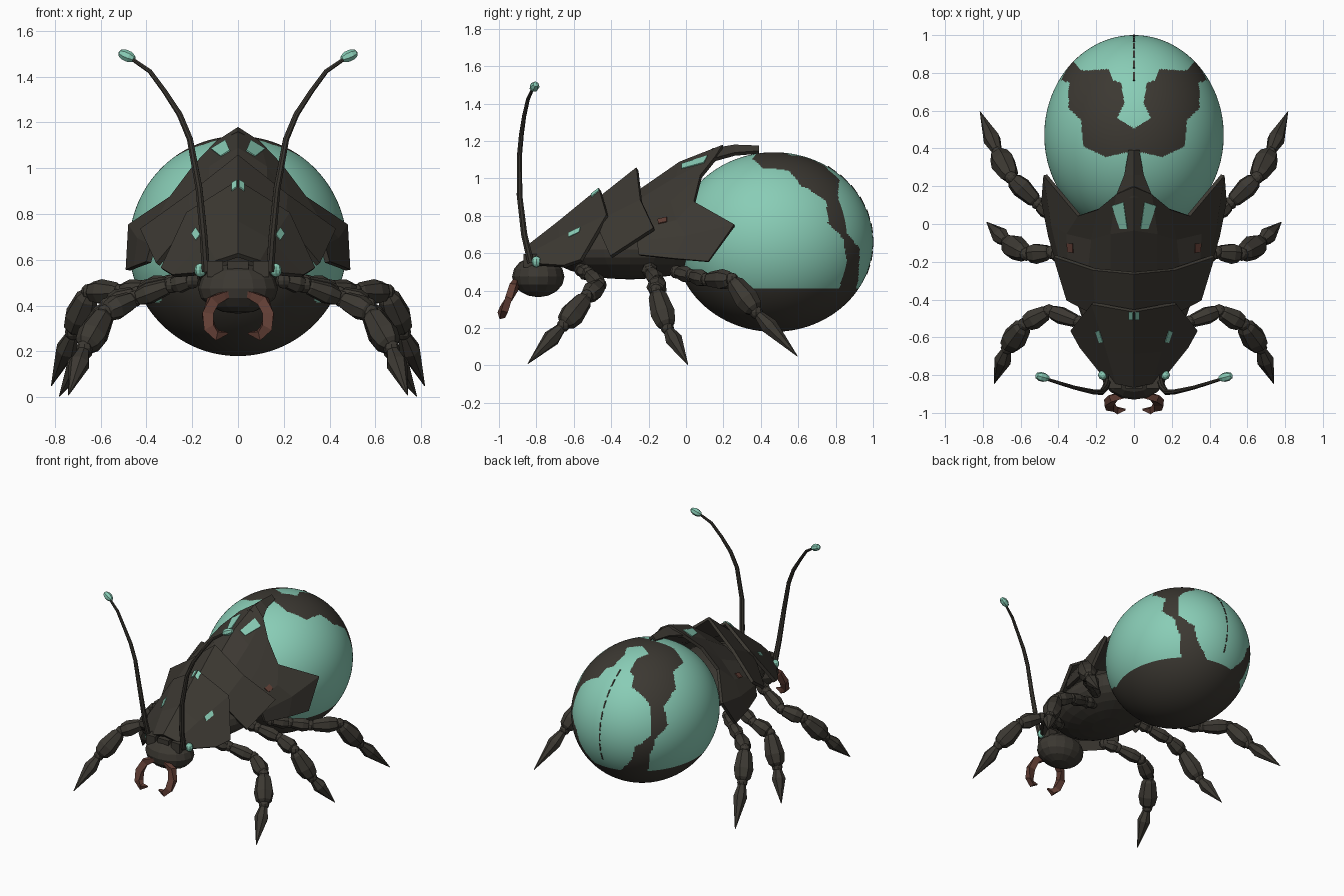
import bpy, bmesh, math
from mathutils import Vector, Matrix

cube = bpy.data.objects.get("Cube")
if cube:
    bpy.data.objects.remove(cube, do_unlink=True)


def material(name, rgb):
    m = bpy.data.materials.new(name)
    m.use_nodes = True
    m.diffuse_color = (*rgb, 1)
    bsdf = m.node_tree.nodes["Principled BSDF"]
    bsdf.inputs["Base Color"].default_value = (*rgb, 1)
    bsdf.inputs["Roughness"].default_value = 0.7
    return m


SHELL = material("dark shell", (0.045, 0.04, 0.032))
TEAL = material("teal", (0.25, 0.61, 0.47))
BROWN = material("reddish brown", (0.12, 0.048, 0.035))


def finish(name, bm, *mats):
    bmesh.ops.recalc_face_normals(bm, faces=bm.faces)
    mesh = bpy.data.meshes.new(name)
    bm.to_mesh(mesh)
    bm.free()
    obj = bpy.data.objects.new(name, mesh)
    bpy.context.collection.objects.link(obj)
    for m in mats:
        mesh.materials.append(m)
    return obj


def mirror(obj):
    obj.modifiers.new("mirror", "MIRROR").use_clip = False
    return obj


def ellipsoid(name, centre, radii, mat, segs=14, rings=8, rot=None):
    bm = bmesh.new()
    bmesh.ops.create_uvsphere(bm, u_segments=segs, v_segments=rings, radius=1)
    turn = rot.to_matrix().to_4x4() if rot else Matrix()
    bm.transform(Matrix.Translation(centre) @ turn @ Matrix.Diagonal((*radii, 1)))
    return finish(name, bm, mat)


def tube(bm, path, radii, sides, flat=1.0):
    """Skin rings of the given radii along a path, capped at both ends."""
    pts = [Vector(p) for p in path]
    rings = []
    for i, p in enumerate(pts):
        d = (pts[min(i + 1, len(pts) - 1)] - pts[max(i - 1, 0)]).normalized()
        side = d.cross(Vector((0, 1, 0.3))).normalized()
        up = side.cross(d)
        angles = [2 * math.pi * (k + 0.5) / sides for k in range(sides)]
        rings.append([bm.verts.new(p + radii[i] * (math.cos(a) * side + flat * math.sin(a) * up))
                      for a in angles])
    for a, b in zip(rings, rings[1:]):
        for k in range(sides):
            n = (k + 1) % sides
            bm.faces.new((a[k], a[n], b[n], b[k]))
    bm.faces.new(rings[0])
    bm.faces.new(rings[-1])


def plate(name, rows, mat=SHELL, thick=0.022):
    """Folded armour plate from rows of points running from ridge to side."""
    bm = bmesh.new()
    grid = [[bm.verts.new(p) for p in row] for row in rows]
    for a, b in zip(grid, grid[1:]):
        for k in range(len(a) - 1):
            bm.faces.new((a[k], a[k + 1], b[k + 1], b[k]))
    obj = mirror(finish(name, bm, mat))
    obj.modifiers["mirror"].use_mirror_merge = True
    solid = obj.modifiers.new("thickness", "SOLIDIFY")
    solid.thickness = thick
    solid.offset = 0
    return obj


def inside(u, v, poly):
    hit = False
    for (a, b), (c, d) in zip(poly, poly[1:] + poly[:1]):
        if (b > v) != (d > v) and u < (c - a) * (v - b) / (d - b) + a:
            hit = not hit
    return hit


# Abdomen with dark belly, back patches and flank bands
CENTRE, RADII = Vector((0, 0.47, 0.66)), Vector((0.475, 0.53, 0.48))
back_patch = [(.30, .81), (.13, .82), (.11, .76), (.07, .75), (.05, .64), (.09, .56), (-.01, .5),
              (-.01, .39), (.15, .355), (.27, .41), (.28, .55), (.35, .615), (.33, .74)]
flank_band = [(.66, .98), (.72, 1.0), (.80, .94), (.83, .85), (.86, .71), (.93, .62), (.92, .45),
              (.89, .36), (.81, .38), (.86, .55), (.84, .68), (.76, .76), (.75, .88), (.66, .94)]
abdomen = ellipsoid("abdomen", CENTRE, RADII, TEAL, 280, 180)
abdomen.data.materials.append(SHELL)
for f in abdomen.data.polygons:
    x, y, z = f.center
    belly = z < 0.415 + max(0, 0.22 - y) * 0.48
    top = z > CENTRE.z and inside(abs(x), y, back_patch)
    f.material_index = int(belly or top or inside(y, z, flank_band))
    f.use_smooth = True

# Dashed seam down the rear
bm = bmesh.new()
for i in range(9):
    a = math.radians(-18 + i * 9)
    pos = CENTRE + Vector((0, RADII.y * math.cos(a), RADII.z * math.sin(a)))
    bmesh.ops.create_cube(bm, size=1, matrix=Matrix.Translation(pos)
                          @ Matrix.Rotation(a, 4, "X") @ Matrix.Diagonal((.009, .006, .055, 1)))
finish("rear_seam", bm, SHELL)

# Thorax and head
ellipsoid("thorax", (0, -0.3, 0.62), (0.31, 0.45, 0.16), SHELL, 20, 12)
ellipsoid("head", (0, -0.79, 0.475), (0.175, 0.14, 0.11), SHELL, 16, 8)
bm = bmesh.new()
for x, w in ((0, .09), (.1, .07), (-.1, .07)):
    bmesh.ops.create_cube(bm, size=1, matrix=Matrix.Translation((x, -.81, .56))
                          @ Matrix.Diagonal((w, .12, .07, 1)))
finish("brow", bm, SHELL)

# Overlapping folded back plates
plate("front_plate", [
    [(0, -.86, .62), (.09, -.84, .59), (.16, -.80, .54)],
    [(0, -.68, .76), (.14, -.67, .68), (.28, -.65, .53)],
    [(0, -.46, .94), (.22, -.42, .80), (.33, -.56, .56)]])
plate("middle_plate", [
    [(0, -.50, .86), (.2, -.48, .76), (.35, -.40, .58)],
    [(0, -.26, 1.05), (.21, -.24, .88), (.42, -.17, .73)]])
plate("rear_plate", [
    [(0, -.29, .90), (.12, -.28, .86), (.24, -.27, .79), (.34, -.26, .72), (.37, -.26, .66), (.39, -.25, .59)],
    [(0, -.03, 1.08), (.12, -.05, 1.0), (.22, -.08, .87), (.35, -.05, .77), (.43, 0, .69), (.445, -.06, .57)],
    [(0, .2, 1.17), (.09, .16, 1.11), (.185, .08, 1.01), (.29, .045, .87), (.47, .26, .75), (.48, .12, .555)]])
plate("spine_strip", [
    [(0, .14, 1.15), (.09, .15, 1.10)],
    [(0, .26, 1.17), (.045, .26, 1.13)],
    [(0, .39, 1.165), (.02, .39, 1.14)]])


def mark(name, quad, mat):
    """Thin painted chip lying just above a back plate."""
    a, b, c, d = [Vector(p) for p in quad]
    n = (c - a).cross(d - b).normalized()
    n = n if n.z > 0 else -n
    plate(name, [[a + n * .012, b + n * .012], [d + n * .012, c + n * .012]], mat, 0.006)


mark("spine_chip", [(.03, -.02, 1.068), (.07, -.02, 1.042), (.112, .10, 1.075), (.05, .12, 1.112)], TEAL)
mark("peak_chip", [(0, -.50, .91), (.022, -.50, .893), (.022, -.46, .926), (0, -.46, .94)], TEAL)
mark("front_chip", [(.156, -.62, .704), (.176, -.557, .734), (.195, -.566, .706), (.176, -.622, .679)], TEAL)
mark("side_chip", [(.315, -.15, .772), (.345, -.145, .75), (.348, -.10, .76), (.318, -.10, .785)], BROWN)

# Legs: bulging faceted segments, ball joints and a pointed claw
legs = {
    "front": [(.20, -.56, .51), (.29, -.52, .49), (.45, -.46, .43), (.58, -.53, .37),
              (.67, -.655, .215), (.74, -.845, .01)],
    "middle": [(.2, -.2, .52), (.29, -.19, .5), (.44, -.15, .45), (.57, -.16, .40),
               (.67, -.10, .20), (.78, .01, .005)],
    "rear": [(.30, -.05, .50), (.40, .03, .48), (.51, .11, .46), (.65, .245, .46),
             (.72, .375, .285), (.815, .595, .05)],
}
bulge = [(0, .022), (.15, .042), (.62, .056), (.88, .045), (1, .022)]
claw = [(0, .02), (.1, .03), (.33, .047), (1, .002)]
for leg, path in legs.items():
    bm = bmesh.new()
    pts = [Vector(p) for p in path]
    for i, (a, b) in enumerate(zip(pts, pts[1:])):
        profile = claw if i == len(pts) - 2 else bulge
        k = (.8, .85, 1, 1.2, 1)[i]
        tube(bm, [a.lerp(b, t) for t, r in profile], [r * k for t, r in profile], 7)
        bmesh.ops.create_uvsphere(bm, u_segments=8, v_segments=6, radius=.036,
                                  matrix=Matrix.Translation(a))
    mirror(finish(leg + "_legs", bm, SHELL))

# Mandibles: flattened inward hooks rooted on the face
hook = [(.015, .46), (.06, .445), (.11, .42), (.133, .36), (.122, .30), (.09, .27), (.045, .28)]
bm = bmesh.new()
tube(bm, [(x, -.915 - (.43 - z) * .45, z) for x, z in hook],
     [.015, .024, .034, .034, .033, .028, .006], 4, 0.8)
mirror(finish("mandibles", bm, BROWN))

# Antennae with teal sockets and tips
feeler = [(.14, -.83, .55), (.15, -.865, .70), (.17, -.89, .91), (.21, -.89, 1.127),
          (.255, -.88, 1.235), (.32, -.865, 1.335), (.385, -.845, 1.423), (.465, -.82, 1.478)]
bm = bmesh.new()
tube(bm, feeler, [.019, .018, .016, .014, .013, .011, .01, .008], 8)
mirror(finish("antennae", bm, SHELL))
tip_turn = Vector((.8, .2, .35)).to_track_quat("Z", "Y")
mirror(ellipsoid("antenna_tips", (.485, -.81, 1.49), (.026, .026, .042), TEAL, 7, 5, tip_turn))
mirror(ellipsoid("antenna_sockets", (.165, -.80, .555), (.026, .026, .03), TEAL, 8, 6))
